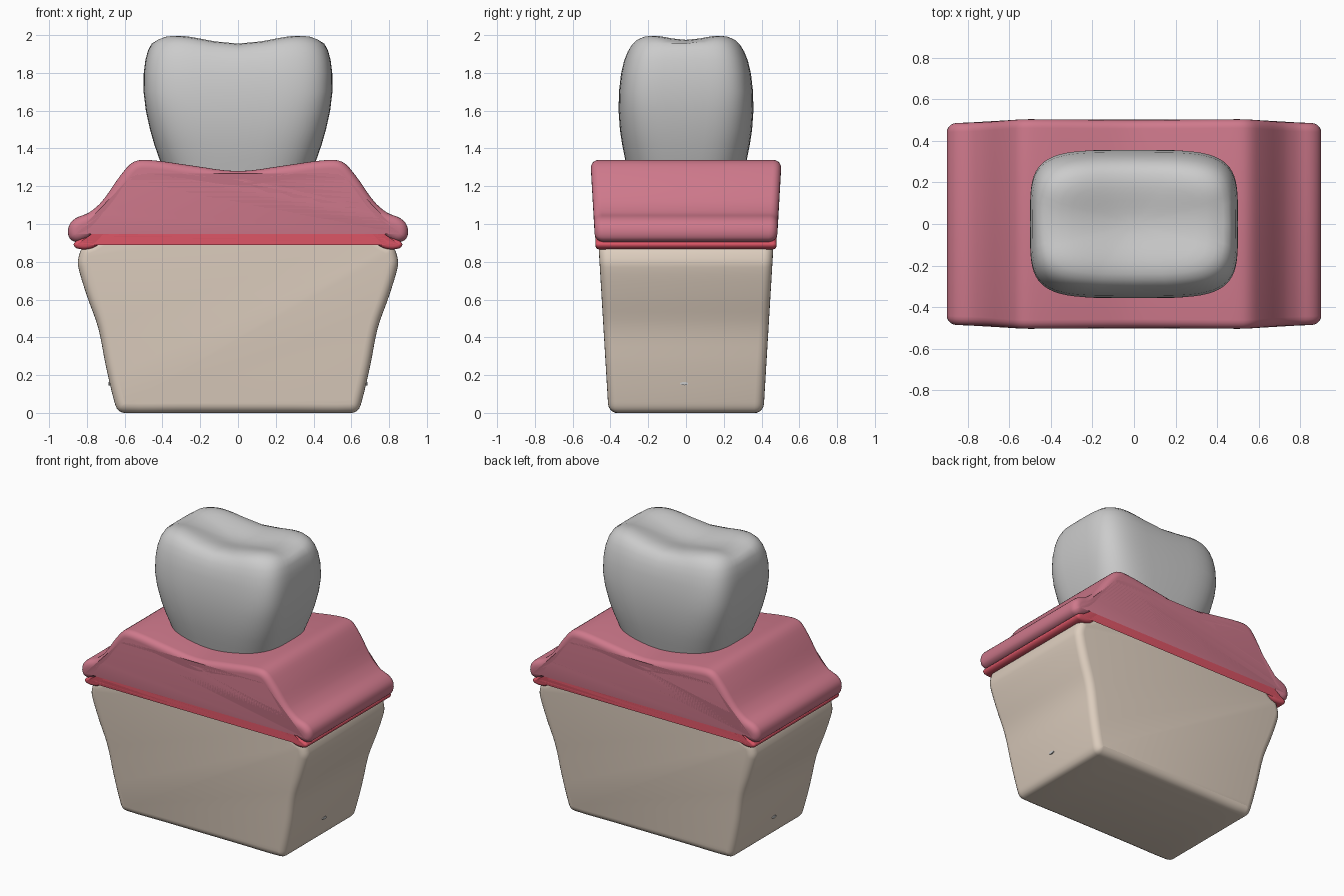
import bpy, bmesh, math
from mathutils import Vector

if "Cube" in bpy.data.objects:
    bpy.data.objects.remove(bpy.data.objects["Cube"])


def finish(name, bm, color=None, angle=50):
    bmesh.ops.recalc_face_normals(bm, faces=bm.faces)
    me = bpy.data.meshes.new(name)
    bm.to_mesh(me)
    bm.free()
    ob = bpy.data.objects.new(name, me)
    bpy.context.collection.objects.link(ob)
    if color:
        mat = bpy.data.materials.new(name + "_color")
        mat.diffuse_color = (*color, 1)
        mat.use_nodes = True
        mat.node_tree.nodes["Principled BSDF"].inputs["Base Color"].default_value = mat.diffuse_color
        me.materials.append(mat)
    bpy.ops.object.select_all(action='DESELECT')
    ob.select_set(True)
    bpy.context.view_layer.objects.active = ob
    bpy.ops.object.shade_smooth_by_angle(angle=math.radians(angle))
    return ob


def smooth_loop(half, steps=4):
    """Mirror a half outline in x and run a closed Catmull-Rom curve through it."""
    pts = [Vector(p) for p in half]
    pts += [Vector((-x, z)) for x, z in half[-2:0:-1]]
    n, out = len(pts), []
    for i in range(n):
        a, b, c, d = (pts[(i + k) % n] for k in (-1, 0, 1, 2))
        # tangents limited by the local segment length keep corners clean
        seg = (c - b).length
        t0, t1 = (c - a).normalized() * seg, (d - b).normalized() * seg
        for s in range(steps):
            t = s / steps
            out.append(b * (2*t**3 - 3*t**2 + 1) + t0 * (t**3 - 2*t**2 + t)
                       + c * (3*t**2 - 2*t**3) + t1 * (t**3 - t**2))
    return out


def bridge(bm, rings):
    for r0, r1 in zip(rings, rings[1:]):
        n = len(r0)
        for i in range(n):
            j = (i + 1) % n
            bm.faces.new((r0[i], r0[j], r1[j], r1[i]))


def rounded_slab(name, half, depth0, slope, r, color, segs=5):
    """Outline in xz extruded along y with rounded rims; depth grows with z."""
    loop = smooth_loop(half)
    n = len(loop)
    inward = []
    for i in range(n):
        t = (loop[(i + 1) % n] - loop[i - 1]).normalized()
        inward.append(Vector((t.y, -t.x)))
    bm = bmesh.new()
    rings = []
    for side in (-1, 1):
        for k in range(segs + 1):
            a = math.pi / 2 * (k / segs if side > 0 else 1 - k / segs)
            inset, back = r * (1 - math.cos(a)), r * (1 - math.sin(a))
            ring = []
            for p, q in zip(loop, inward):
                c = p + q * inset
                y = side * (depth0 + slope * c.y - back)
                ring.append(bm.verts.new((c.x, y, c.y)))
            rings.append(ring)
    bridge(bm, rings)
    bm.faces.new(rings[0])
    bm.faces.new(rings[-1])
    return finish(name, bm, color)


# Jaw bone block
rounded_slab("bone", [
    (0, 1.05), (.25, 1.08), (.48, 1.105), (.56, 1.08), (.65, 1.0), (.76, .91),
    (.82, .88), (.845, .82), (.845, .77), (.80, .62), (.74, .45), (.70, .25),
    (.655, .06), (.635, .015), (.60, 0), (.3, 0), (0, 0)],
    .41, .06, .05, (.73, .62, .52))

# Thin red tissue layer over the bone
rounded_slab("inner_tissue", [
    (0, 1.17), (.25, 1.20), (.46, 1.225), (.54, 1.21), (.60, 1.14), (.70, 1.0),
    (.78, .94), (.855, .91), (.87, .89), (.85, .87), (.79, .868), (.74, .89),
    (.66, .98), (.60, 1.04), (.55, 1.085), (.48, 1.10), (.25, 1.065), (0, 1.03)],
    .46, .022, .02, (.70, .09, .13))

# Pink gum layer
rounded_slab("gum", [
    (0, 1.28), (.25, 1.31), (.46, 1.338), (.55, 1.33), (.62, 1.26), (.72, 1.12),
    (.79, 1.06), (.86, 1.03), (.895, .99), (.895, .93), (.86, .905), (.81, .915),
    (.75, .95), (.68, 1.03), (.60, 1.14), (.54, 1.21), (.46, 1.22), (.25, 1.19),
    (0, 1.16)],
    .43, .057, .045, (.62, .19, .26))

# Tooth crown: stacked superellipse rings, with a saddle pressed into the top
profile = [(1.12, .33, .27), (1.25, .38, .30), (1.34, .415, .322), (1.42, .443, .338),
           (1.5, .466, .35), (1.6, .488, .357), (1.7, .5, .355), (1.8, .499, .344),
           (1.87, .49, .329), (1.92, .476, .311), (1.955, .457, .292),
           (1.98, .43, .268), (1.994, .395, .24), (2.0, .35, .205)]
profile += [(2.0, .35 * f, .205 * f) for f in (.85, .7, .55, .4, .25, .1)]
bm = bmesh.new()
rings = []
for z, rx, ry in profile:
    w = min(1, max(0, (z - 1.7) / .3))
    e = 2 / (3.2 + 1.2 * min(1, max(0, (z - 1.3) / .4)))
    ring = []
    for i in range(64):
        a = 2 * math.pi * i / 64
        c, s = math.cos(a), math.sin(a)
        x = rx * math.copysign(abs(c) ** e, c)
        y = ry * math.copysign(abs(s) ** e, s)
        dip = .045 * (1 + math.cos(math.pi * min(1, abs(x) / .36))) / 2
        dip += .025 * (1 + math.cos(math.pi * min(1, abs(y) / .2))) / 2 * (rx < .45)
        ring.append(bm.verts.new((x, y, z - w * w * dip)))
    rings.append(ring)
bridge(bm, rings)
bm.faces.new(rings[0])
bm.faces.new(rings[-1])
finish("crown", bm, angle=60)

# Small nerve canal ends showing on both sides of the bone
bm = bmesh.new()
bmesh.ops.create_cone(bm, cap_ends=True, segments=12, radius1=.022, radius2=.022, depth=1.37)
for v in bm.verts:
    x, y, z = v.co
    v.co = (z, y - .01, .155 + x * .4)
finish("nerve_canal", bm)
